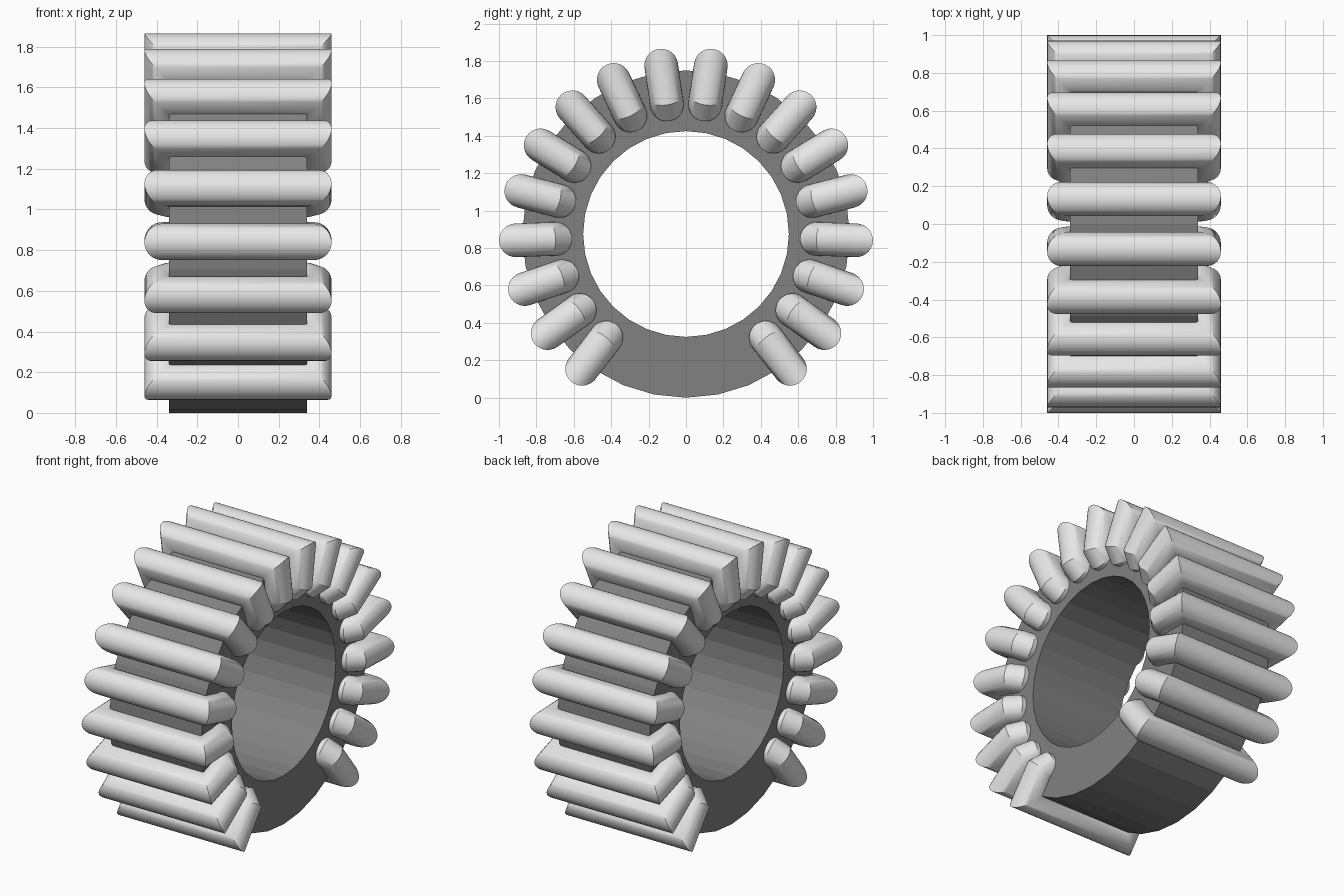
import bpy, bmesh, math
from mathutils import Vector, Matrix

if "Cube" in bpy.data.objects:
    bpy.data.objects.remove(bpy.data.objects["Cube"])

CZ = 0.875          # height of the ring axis
WIRE = 0.09         # wire radius


def material(name, v):
    m = bpy.data.materials.new(name)
    m.diffuse_color = (v, v, v, 1)
    m.use_nodes = True
    m.node_tree.nodes["Principled BSDF"].inputs["Base Color"].default_value = m.diffuse_color
    return m


core_mat = material("dark grey core", 0.22)
wire_mat = material("light grey wire", 0.8)


def make_object(name, bm, mat):
    bmesh.ops.recalc_face_normals(bm, faces=bm.faces)
    me = bpy.data.meshes.new(name)
    bm.to_mesh(me)
    bm.free()
    me.materials.append(mat)
    ob = bpy.data.objects.new(name, me)
    bpy.context.collection.objects.link(ob)
    return ob


def bridge(bm, rings):
    """Skin a closed sequence of vertex rings."""
    n = len(rings[0])
    for i, a in enumerate(rings):
        b = rings[(i + 1) % len(rings)]
        for j in range(n):
            bm.faces.new((a[j], a[(j + 1) % n], b[(j + 1) % n], b[j]))


# Faceted ring core, axis along x
bm = bmesh.new()
profile = [(-0.34, 0.875), (0.34, 0.875), (0.34, 0.55), (-0.34, 0.55)]
rings = []
for k in range(32):
    a = 2 * math.pi * k / 32
    rings.append([bm.verts.new((x, r * math.sin(a), CZ + r * math.cos(a))) for x, r in profile])
bridge(bm, rings)
make_object("ring_core", bm, core_mat)

# One wire turn in the x/radius plane: square outer corners, chamfered inner ones
half = [(0.37, 0.91), (0.37, 0.735), (0.335, 0.70)]
path = [Vector(p) for p in half] + [Vector((-x, r)) for x, r in reversed(half)]


def wire_turn(name, angle, sides=28):
    bm = bmesh.new()
    rot = Matrix.Rotation(-angle, 4, 'X')
    rings = []
    for i, p in enumerate(path):
        d0 = (p - path[i - 1]).normalized()
        d1 = (path[(i + 1) % len(path)] - p).normalized()
        n0, n1 = Vector((-d0.y, d0.x)), Vector((-d1.y, d1.x))
        miter = (n0 + n1) / (1 + n0.dot(n1))
        ring = []
        for j in range(sides):
            t = 2 * math.pi * j / sides
            q = p + miter * (WIRE * math.cos(t))
            v = rot @ Vector((q.x, WIRE * math.sin(t), q.y))
            ring.append(bm.verts.new(v + Vector((0, 0, CZ))))
        rings.append(ring)
    bridge(bm, rings)
    ob = make_object(name, bm, wire_mat)
    bpy.ops.object.select_all(action='DESELECT')
    ob.select_set(True)
    bpy.context.view_layer.objects.active = ob
    bpy.ops.object.shade_smooth_by_angle(angle=math.radians(30))


# Eighteen turns, leaving a gap at the bottom
for k in range(18):
    wire_turn(f"wire_turn_{k + 1}", math.radians((k - 8.5) * 16.75))
